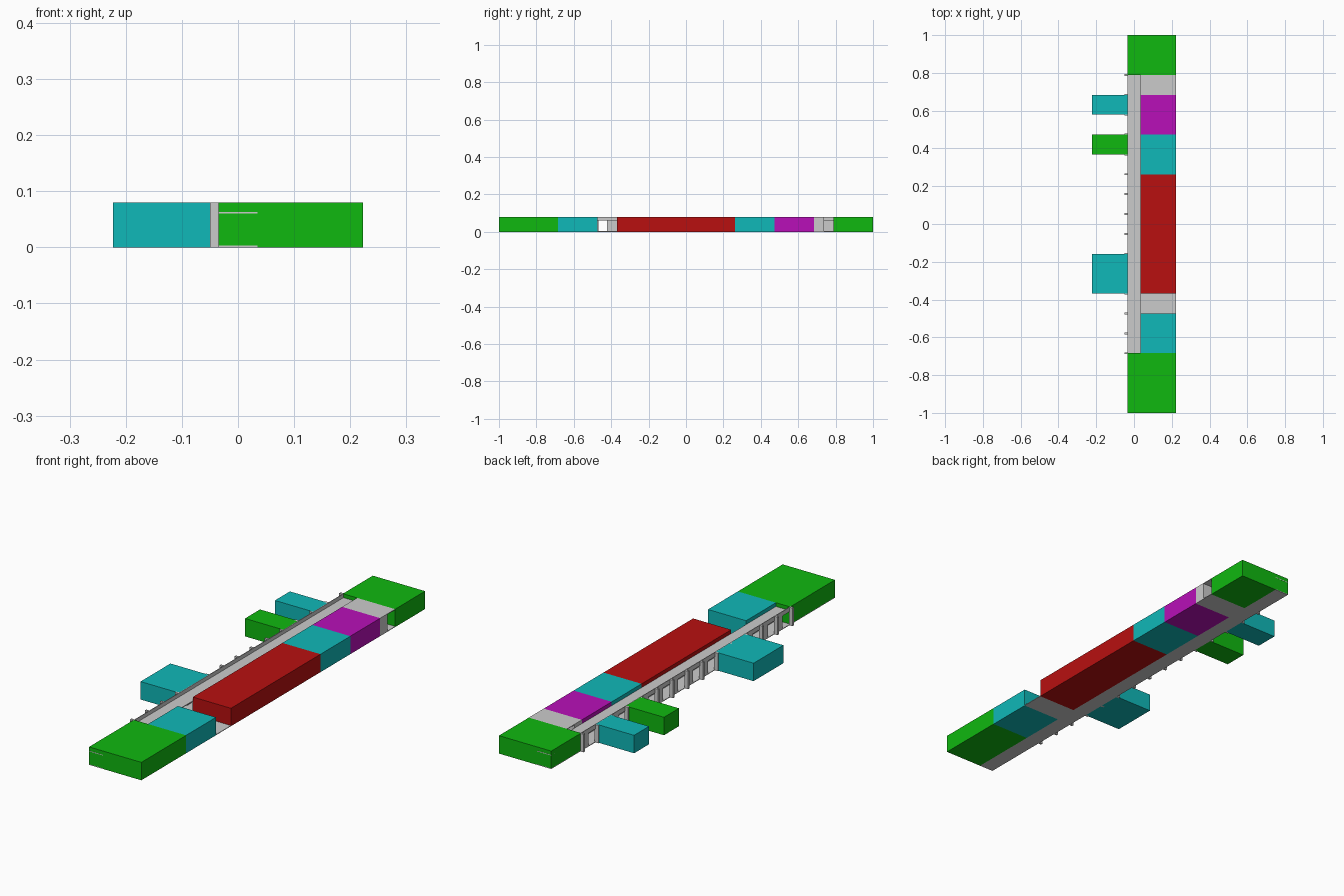
import bpy

if "Cube" in bpy.data.objects:
    bpy.data.objects.remove(bpy.data.objects["Cube"])

U = 2 / 19            # one bay along y
XL, XC, XR = -0.035, 0.035, 0.223
H, T, ROOF = 0.08, 0.003, 0.063


def Y(n):
    return -1 + n * U


def material(name, rgb):
    m = bpy.data.materials.new(name)
    m.diffuse_color = (*rgb, 1)
    m.use_nodes = True
    m.node_tree.nodes["Principled BSDF"].inputs["Base Color"].default_value = m.diffuse_color
    return m


GREEN = material("green", (0.005, 0.48, 0.005))
CYAN = material("cyan", (0.005, 0.48, 0.48))
RED = material("red", (0.48, 0.005, 0.005))
MAGENTA = material("magenta", (0.48, 0.005, 0.48))


def box(name, x0, x1, y0, y1, z0, z1, mat=None):
    bpy.ops.mesh.primitive_cube_add(
        size=1, location=((x0 + x1) / 2, (y0 + y1) / 2, (z0 + z1) / 2))
    o = bpy.context.object
    o.name = name
    o.scale = (x1 - x0, y1 - y0, z1 - z0)
    bpy.ops.object.transform_apply(location=False, rotation=False, scale=True)
    if mat:
        o.data.materials.append(mat)
    return o


# rooms on the right side of the corridor
for name, a, b, mat in [("end_room_front", 0, 3, GREEN), ("room_front", 3, 5, CYAN),
                        ("main_hall", 6, 12, RED), ("room_middle", 12, 14, CYAN),
                        ("room_rear", 14, 16, MAGENTA), ("end_room_rear", 17, 19, GREEN)]:
    box(name, XC, XR, Y(a), Y(b), 0, H, mat)
    if mat is not GREEN:
        box(name + "_corridor_wall", XC - T, XC - 0.0002, Y(a), Y(b), T, ROOF - T)

# end rooms closing the corridor
for name, a, b in [("corridor_end_front", 0, 3), ("corridor_end_rear", 17, 19)]:
    box(name, XL, XC, Y(a), Y(b), T, H, GREEN)

# rooms on the left side
for name, a, b, mat in [("left_room_front", 6, 8, CYAN), ("left_room_middle", 13, 14, GREEN),
                        ("left_room_rear", 15, 16, CYAN)]:
    box(name, -XR, XL, Y(a), Y(b), 0, H, mat)

# corridor floor, roof slab and parapet
box("corridor_floor", XL, XC, -1, 1, 0, T)
box("corridor_roof", XL, XC, -1.0004, 1.0004, ROOF - T, ROOF)
box("roof_parapet", XL, XL + T, Y(3), Y(17), ROOF, H)

# corridor outer wall: posts at every bay, half-bay panels between them
for n in range(3, 18):
    box("post", -0.05, XL + T, Y(n) - 0.005, Y(n) + 0.005, 0, H)
    if n < 17:
        box("outer_wall_panel", XL, XL + T, Y(n + 0.5), Y(n + 1), T, ROOF - T)

# open entrance bay
box("entrance_floor", XC, XR, Y(5), Y(6), 0, T)

# covered lobby with a half-bay block
box("lobby_floor", XC, XR, Y(16), Y(17), 0, T)
box("lobby_roof", XC, XR, Y(16), Y(17), H - T, H)
box("lobby_block", XC, XR, Y(16), Y(16.5), T, H - T)
